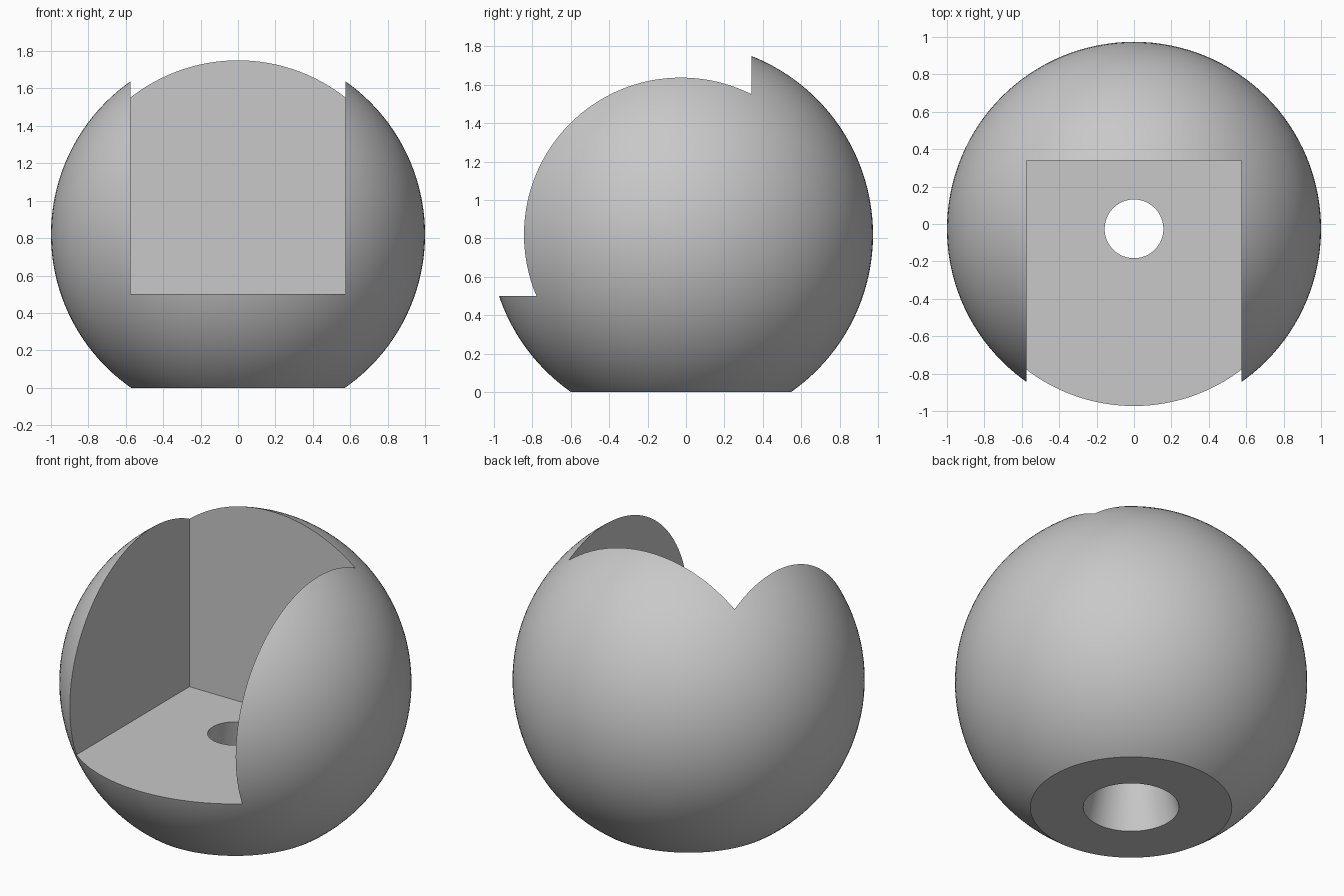
import bpy
import math

cube = bpy.data.objects.get("Cube")
if cube:
    bpy.data.objects.remove(cube, do_unlink=True)

CY, CZ = -0.026, 0.82            # sphere centre
FLOOR, BACK, HALF = 0.50, 0.34, 0.575   # notch floor, back wall, half width

grey = bpy.data.materials.new("light grey")
grey.use_nodes = True
colour = (0.58, 0.58, 0.58, 1)
grey.diffuse_color = colour
grey.node_tree.nodes["Principled BSDF"].inputs["Base Color"].default_value = colour


def box(name, low, high):
    """Box cutter between two corners."""
    centre = [(a + b) / 2 for a, b in zip(low, high)]
    bpy.ops.mesh.primitive_cube_add(size=1, location=centre)
    ob = bpy.context.object
    ob.name = name
    ob.scale = [b - a for a, b in zip(low, high)]
    bpy.ops.object.transform_apply(location=False, rotation=False, scale=True)
    return ob


# Round body
bpy.ops.mesh.primitive_uv_sphere_add(segments=128, ring_count=64, radius=1,
                                     location=(0, CY, CZ))
body = bpy.context.object
body.name = "notched_ball"
body.data.materials.append(grey)

# Flat base, open front notch and tapered drain hole
cutters = [
    box("base_cutter", (-2, -2, -1), (2, 2, 0)),
    box("notch_cutter", (-HALF, -2, FLOOR), (HALF, BACK, 3)),
]
wide, narrow = 0.272, 0.157
slope = (wide - narrow) / FLOOR
margin = 0.1
bpy.ops.mesh.primitive_cone_add(vertices=96, radius1=wide + slope * margin,
                                radius2=narrow - slope * margin,
                                depth=FLOOR + 2 * margin,
                                location=(0, CY, FLOOR / 2))
bpy.context.object.name = "hole_cutter"
cutters.append(bpy.context.object)

bpy.ops.object.select_all(action='DESELECT')
body.select_set(True)
bpy.context.view_layer.objects.active = body
for cutter in cutters:
    cutter.hide_render = True
    cutter.data.materials.append(grey)
    mod = body.modifiers.new(cutter.name, 'BOOLEAN')
    mod.operation = 'DIFFERENCE'
    mod.solver = 'EXACT'
    mod.object = cutter
    bpy.ops.object.modifier_apply(modifier=mod.name)
for cutter in cutters:
    bpy.data.objects.remove(cutter, do_unlink=True)

# Smooth ball surface with crisp cut edges
bpy.ops.object.shade_smooth_by_angle(angle=math.radians(20))
